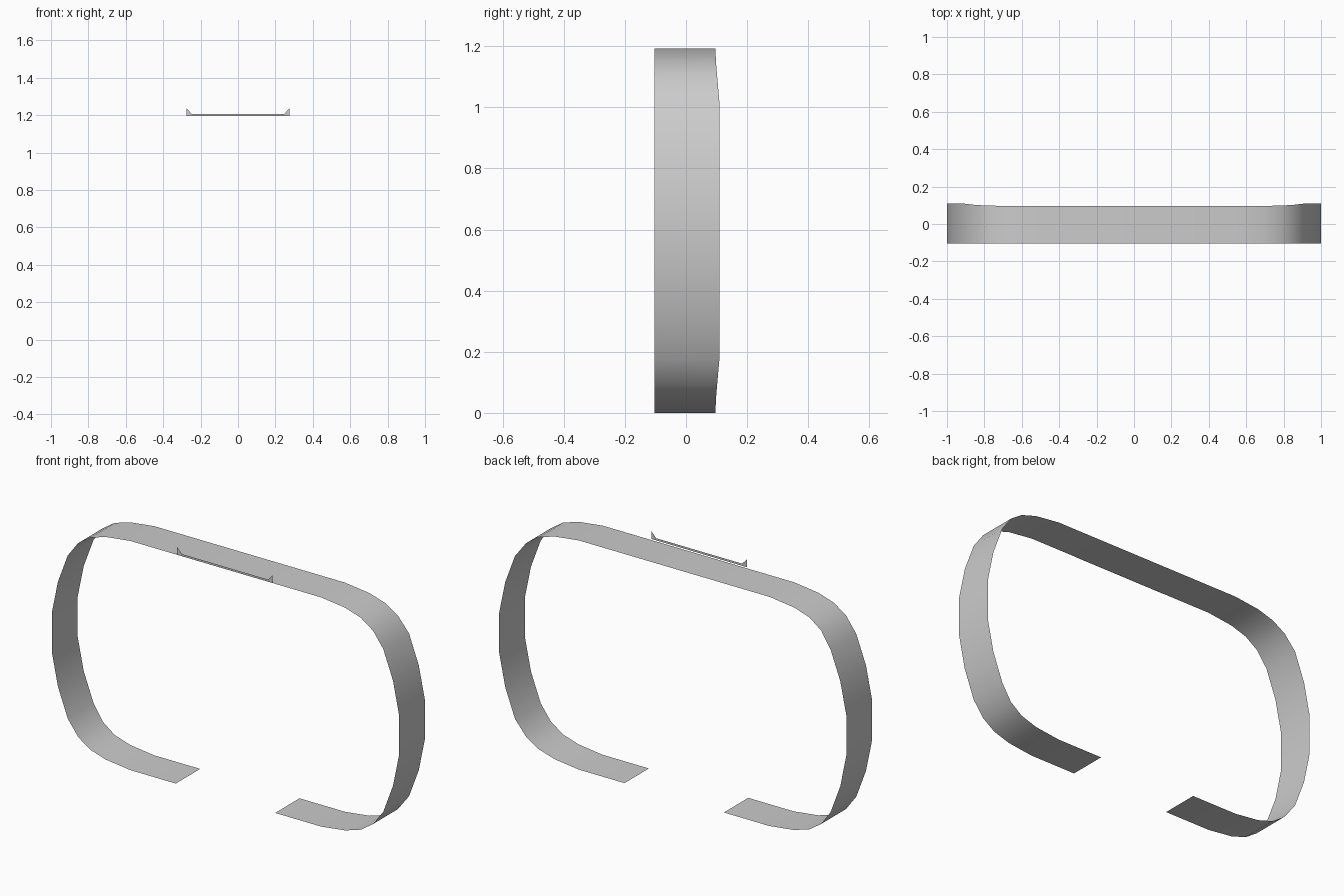
import bpy
import bmesh

cube = bpy.data.objects.get("Cube")
if cube:
    bpy.data.objects.remove(cube, do_unlink=True)

grey = bpy.data.materials.new("light grey")
grey.use_nodes = True
colour = (0.6, 0.6, 0.6, 1.0)
grey.diffuse_color = colour
grey.node_tree.nodes["Principled BSDF"].inputs["Base Color"].default_value = colour

HEIGHT = 1.193   # height of the band
FRONT = -0.103   # front edge of the band


def make_object(name, bm):
    mesh = bpy.data.meshes.new(name)
    bm.to_mesh(mesh)
    bm.free()
    mesh.materials.append(grey)
    obj = bpy.data.objects.new(name, mesh)
    bpy.context.collection.objects.link(obj)
    return obj


# Band: one upper quarter (x, z, back edge y), mirrored to an open loop
quarter = [(0.55, HEIGHT, 0.097), (0.69, 1.176, 0.097), (0.78, 1.148, 0.098),
           (0.85, 1.10, 0.102), (0.909, 1.02, 0.109), (0.965, 0.87, 0.109),
           (1.0, 0.70, 0.109)]
lower = [(x, HEIGHT - z, y) for x, z, y in reversed(quarter)]
half = quarter + lower + [(0.286, 0.0, 0.097)]
path = [(-x, z, y) for x, z, y in reversed(half)] + half

bm = bmesh.new()
rows = [(bm.verts.new((x, FRONT, z)), bm.verts.new((x, y, z))) for x, z, y in path]
for (a, b), (c, d) in zip(rows, rows[1:]):
    bm.faces.new((a, c, d, b)).smooth = True
make_object("band", bm)

# Thin upright strip with raised pointed ends at the front edge
outline = [(0.275, 1.196), (0.275, 1.237), (0.248, 1.207)]
outline += [(-x, z) for x, z in reversed(outline)]
bm = bmesh.new()
bm.faces.new([bm.verts.new((x, -0.108, z)) for x, z in outline])
bmesh.ops.triangulate(bm, faces=bm.faces[:])
make_object("front_strip", bm)
